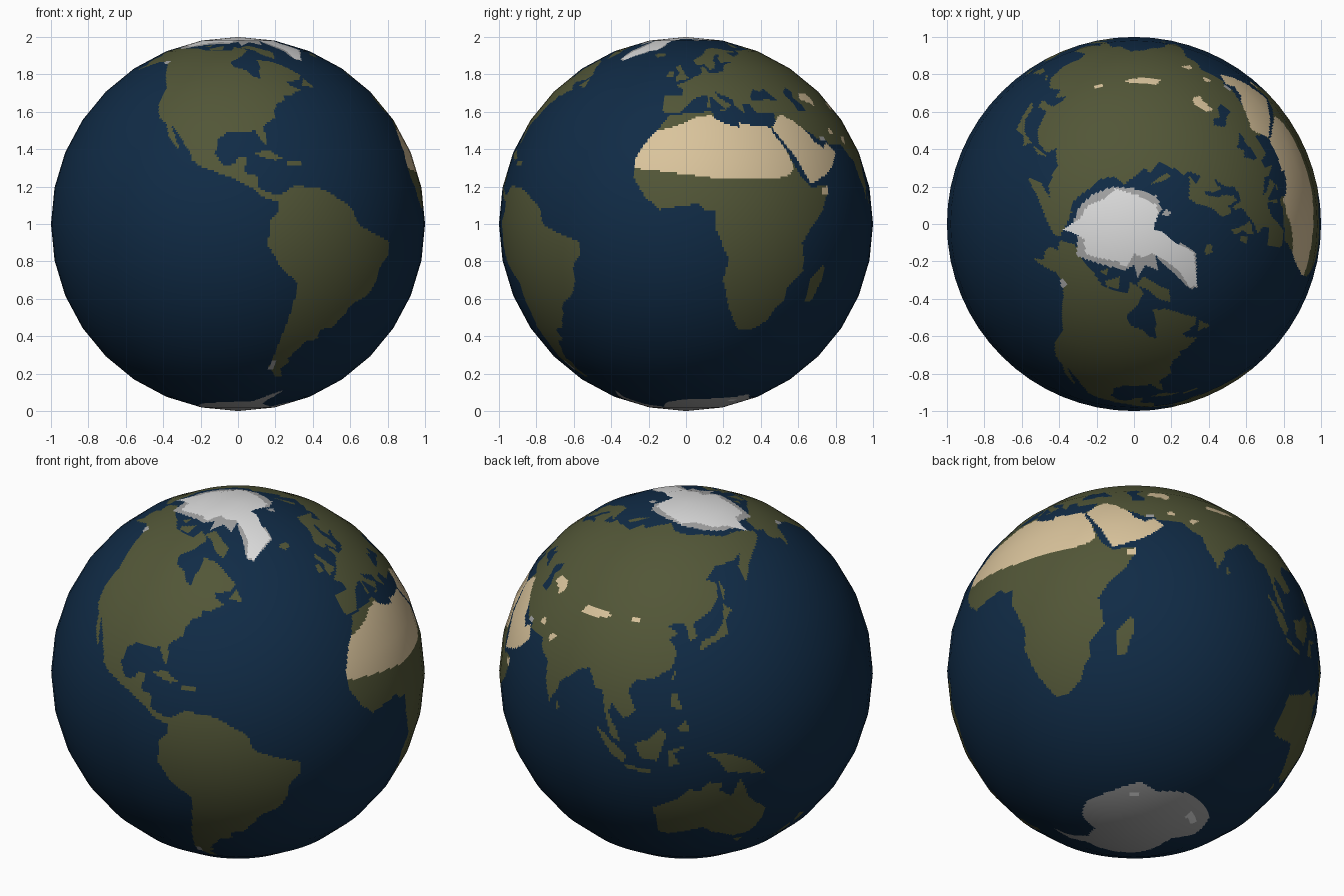
import bpy
import math

SEG, RINGS = 64, 16          # visible facets of the globe
SU, SV = 8, 16               # colour cells inside every facet
NU, NV = SEG * SU, RINGS * SV

# one flat colour per surface type
def srgb(r, g, b):
    return tuple((c / 255 / 12.92) if c < 11 else ((c / 255 + 0.055) / 1.055) ** 2.4
                 for c in (r, g, b)) + (1.0,)

COLOURS = [("ocean_blue", srgb(16, 43, 70)), ("land_green", srgb(82, 86, 55)),
           ("desert_sand", srgb(218, 196, 156)), ("rock_grey", srgb(163, 163, 163)),
           ("ice_white", srgb(222, 222, 222))]
OCEAN, LAND, SAND, GREY, ICE = range(5)

# simplified coastlines, as longitude, latitude pairs
north_america = [-168, 66, -162, 70, -156, 71, -141, 70, -128, 70, -115, 68, -108, 68, -95, 68,
    -94, 72, -85, 70, -82, 68, -86, 66, -87, 64, -78, 62, -70, 61, -65, 59, -62, 57, -56, 53,
    -59, 50.5, -66, 50, -65, 48, -61, 46, -66, 44, -70, 43.5, -70, 41.5, -74, 40.5, -76, 37,
    -76, 35, -81, 31.5, -80, 27, -80.5, 25, -82, 27, -84, 30, -90, 29.5, -94, 29.5, -97, 27,
    -97.5, 22, -95, 18.5, -91, 18.7, -90, 21, -87, 21.5, -88, 16, -83.5, 15, -83.5, 11]
north_america += [-79.5, 9.5, -77, 8.8, -77, 7, -80, 7.5, -83, 8.5, -86, 11.5, -92, 14.5, -96, 15.8,
    -102, 18, -105.5, 20, -106, 23, -109, 26, -112.5, 30, -114.5, 31.5, -112.5, 28, -109.5, 23.2,
    -112, 25, -115, 28.5, -117, 32.5, -120.5, 34.5, -124, 40, -124, 47, -128, 51, -134, 57,
    -140, 60, -148, 60.5, -154, 58, -162, 55, -158, 58.5, -163, 60, -165, 62, -161, 64.5]
south_america = [-77.5, 8.5, -72, 12, -62, 10.7, -52, 5, -50, 0, -44, -2.5, -35, -5.5, -35, -9,
    -39, -14, -39, -18, -41, -22, -48, -26, -49, -29, -53, -33.5, -58, -34.5, -57, -38, -62, -39,
    -65, -43, -67.5, -46, -66, -48, -69, -51, -65.5, -55, -70, -55, -75, -50, -74, -43, -73, -37,
    -71.5, -30, -70, -18.5, -76, -14, -81, -6, -80, -3, -80, 1, -77.5, 4]
africa = [-6, 35.8, 10, 37.2, 11, 34, 15, 32.3, 20, 31, 20, 32.8, 25, 31.7, 32.5, 31.2, 32.7, 29,
    35.5, 24, 37.5, 19, 39.5, 15, 43, 11.5, 51, 11.8, 48, 5, 42, -1.5, 39, -6, 40.5, -14.5, 35, -20,
    35.5, -24, 32.5, -27, 30.5, -31, 26, -34, 20, -34.8, 18, -32, 15, -27, 12, -17.5, 13.5, -11,
    9, -1, 9.5, 4, 6, 4.3, 4, 6.4, -4, 5.2, -8, 4.5, -13, 8.5, -17, 14.5, -16.5, 21, -13, 27.7,
    -9.7, 31]
europe = [-9, 37, -5.5, 36.2, -2, 36.8, 0, 39, 3, 42, 7, 43.5, 10.5, 43, 16, 38, 18.5, 40, 14, 42.5,
    12.5, 45, 19.5, 42, 20, 39.5, 23, 36.5, 23, 40.5, 26.5, 40, 28, 36.7, 36, 36.5, 44, 34, 61, 35,
    61, 69, 54, 68.5, 44, 68, 44, 66, 38, 64.5, 30, 63, 29, 60, 24, 59, 21.5, 57, 20, 54.7, 12, 54,
    10, 57.5, 8, 57, 8.5, 54, 4.5, 52.5, 1.5, 50.5, -4.5, 48.3, -1.2, 46, -1.5, 43.5, -9, 43.5]
scandinavia = [30, 60.5, 22, 60, 21.5, 62.5, 25, 65, 22, 65.5, 17.5, 61.5, 18, 60, 16, 56.5,
    13, 55.5, 11, 59, 8, 58, 5.5, 59, 5, 62, 12, 65, 18, 69.5, 25, 71, 30, 70, 41, 67, 33, 66.5,
    35, 64.3, 42, 64]
asia = [44, 34, 48, 30, 51, 28.5, 54, 26.6, 57, 27, 58, 25.5, 66.5, 25, 70, 21, 72.8, 20, 74, 14.5,
    77, 8, 80, 13, 80.5, 15.5, 87, 21, 91, 22.5, 94.3, 17, 97, 17, 98.5, 11, 101, 3, 104, 1.5,
    103, 5, 100, 10, 100.5, 13.5, 105, 9, 109, 12, 106, 18, 108, 21.5, 114, 22.5, 120, 26, 122, 31,
    119, 35, 122, 37, 118, 39, 121.5, 40.5, 125, 39.5, 126.5, 34.5, 129.3, 36, 128, 40, 135, 43.5]
asia += [140, 48, 140.5, 53, 136, 54.5, 143, 59.3, 155, 59.5, 163, 62, 156, 57, 156.5, 51.5, 163, 57,
    171, 60.3, 180, 62.5, 180, 69, 170, 70, 160, 69.7, 140, 72.5, 128, 72.5, 113, 74, 104, 77.5,
    88, 75, 80, 72.5, 72, 73, 68, 69, 60, 69, 60, 36]
arabia = [32.5, 31.3, 34.5, 28, 39, 21, 43, 13, 45, 13, 52, 15.7, 57, 19, 59.8, 22.5, 56.3, 26,
    54, 24, 51.5, 25.5, 50, 26.5, 48, 30, 45, 34, 40, 37, 36, 37, 34.5, 32]
australia = [114, -22, 122, -18, 126, -14, 129.5, -15, 132, -11.5, 136.8, -12, 135.7, -15,
    140, -17.7, 142.3, -11, 146, -19, 153, -25.5, 153, -31, 150, -37.5, 144, -38.5, 138, -35.5,
    135.5, -34.8, 131, -31.5, 124, -33.5, 118, -35, 115, -34.2]
antarctica = [-180, -78, -160, -77, -130, -74, -100, -73, -75, -72, -67, -67, -57, -63, -62, -70,
    -60, -75, -35, -78, -20, -73, 0, -70, 30, -69, 55, -66, 70, -69, 90, -66.5, 110, -66, 135, -66,
    160, -70, 165, -77, 180, -78, 180, -91, -180, -91]

northern_islands = [
    [-80, 73.5, -72, 71, -62, 66.5, -65, 62.5, -72, 65, -78, 69, -88, 71],
    [-117, 70, -105, 73, -103, 69, -113, 68.5], [-125, 72, -120, 74, -118, 71.5],
    [-59, 48, -56, 51.5, -53, 47], [-24, 65.5, -16, 66.3, -14, 64.7, -20, 63.4],
    [-5, 50, 1.5, 51.3, -2, 56, -3, 58.5, -6, 57, -3, 54, -5, 52],
    [-10, 52, -6, 52.3, -6, 55, -9, 54.5], [52, 71, 56, 74, 68, 77, 57, 71],
    [-180, 69, -170, 66.2, -173, 64.3, -180, 62.5]]
eastern_islands = [
    [130, 31.5, 131, 34.5, 136, 36, 140, 40, 141.5, 45.5, 145, 43.5, 141.5, 41, 141, 36, 136, 34],
    [142, 46, 142, 54, 144, 50], [80, 6.5, 80, 9.5, 82, 7], [120, 23, 121.5, 25.3, 121, 22],
    [95.5, 5.5, 100, 2.5, 106, -3, 105.5, -6, 101, -3], [105.5, -6.3, 114, -7.3, 114, -8.6, 106, -7.6],
    [109, 1.5, 113, 3.2, 117, 7, 119, 5, 116, -4, 110.5, -3],
    [119.5, 0, 125, 1.5, 121, -1, 123, -5, 119.5, -5.5],
    [131, -0.7, 138, -1.7, 146, -5.5, 150.5, -10.5, 143, -9, 138, -8.3, 135, -4]]
southern_islands = [
    [120.5, 18.5, 122, 18.3, 124, 13, 120.5, 14], [122, 7, 125, 9.7, 126.3, 7, 125.5, 6],
    [172.7, -34.5, 178.5, -37.8, 175.5, -41.5, 174, -39], [166.5, -46, 172.5, -40.7, 174, -42, 169, -46.7],
    [144.7, -41, 148.3, -41, 147, -43.6], [49.3, -12, 50.3, -16, 47, -25, 44, -24.5, 44.5, -17],
    [-85, 22, -80, 23.4, -74.5, 20.2, -78, 20], [-74, 19.9, -69, 19.7, -68.5, 18.2, -74, 18],
    [12.5, 38, 15.5, 38.2, 15, 36.7], [8.3, 39, 9.5, 42.8, 9.6, 39]]
inland_seas = [
    [-94, 59, -92, 57, -85, 55.5, -82, 52, -79, 51.5, -79, 55, -77, 57, -78, 62.5, -80, 64, -87, 64.5, -94, 61],
    [28, 43, 31, 46.3, 34, 45, 37, 46.5, 38, 44.5, 41.5, 41.5, 35, 42, 31, 41.3, 28.5, 41.5],
    [47, 45, 51, 47, 53, 45, 51, 43, 54, 40, 54, 37, 49, 37.3, 49, 40.5, 47.5, 43]]
deserts = [
    [-17, 17.5, -16.5, 21, -13, 27.7, -10.5, 30, -4, 31.5, 0, 33, 4, 35, 9.5, 35.8, 11, 34, 15, 32.3,
     20, 31, 20, 32.8, 25, 31.7, 32.5, 31.2, 32.7, 29, 35.5, 24, 37.5, 18, 36, 15.5, 30, 14, 12, 13.8,
     0, 15.5, -8, 16.5],
    [32.5, 31, 34.5, 28, 39, 21, 43, 13, 45, 13, 52, 15.7, 57, 19, 59.8, 22.5, 56.3, 26, 54, 24,
     51.5, 25.5, 50, 26.5, 48, 30, 44, 33, 39, 36, 36.5, 35],
    [55, 41.5, 57, 44, 63, 44.5, 65, 42, 63, 39, 60, 41], [79, 38, 81, 40.5, 90, 40.8, 94, 40, 92, 38.8, 83, 37.6],
    [48, 9, 48, 11, 51, 11.8, 50.5, 9], [69, 26, 71, 28.5, 73, 28, 71, 25.5],
    [61, 28.5, 63, 31, 65, 30, 64, 28.5], [103, 39.5, 103, 41, 106, 41, 106, 39.5]]
rock_patches = [antarctica, [-75, -51, -74.5, -47, -72.5, -47, -72.5, -51],
                [-143, 59.8, -143, 61.5, -138, 61, -138, 59], [54, 26.8, 54, 28, 57, 28, 57, 27]]
southern_ice = [[46, -70, 46, -71.5, 55, -71.5, 55, -70], [115, -70, 120, -73, 138, -72, 136, -70.5]]

# north polar ice, as x, y pairs seen from above
polar_rock = [
    [-.33, .0, -.29, .1, -.22, .16, -.12, .2, .0, .19, .12, .15, .15, .08, .1, .0],
    [-.3, -.05, -.31, -.17, -.2, -.21, -.05, -.25, .0, -.22, .02, -.29, .06, -.22, .13, -.25, .1, -.1],
    [.15, .05, .17, .08, .2, .06, .18, .04],
    [.12, -.18, .22, -.27, .3, -.35, .34, -.34, .33, -.15, .25, -.1]]
polar_ice = [-.38, -.03, -.29, .03, -.25, .1, -.17, .13, -.1, .19, -.02, .165, .06, .14, .12, .1,
    .13, .05, .1, -.03, .15, -.04, .22, -.1, .28, -.13, .32, -.15, .34, -.33, .3, -.34, .24, -.25,
    .16, -.19, .1, -.16, .05, -.18, .0, -.16, -.04, -.23, -.1, -.2, -.2, -.18, -.26, -.16,
    -.27, -.08, -.32, -.05]

cells = [[OCEAN] * NU for _ in range(NV)]
lons = [-180 + (i + .5) * 360 / NU for i in range(NU)]
lats = [-90 + (j + .5) * 180 / NV for j in range(NV)]


def inside(pts, x, y):
    hit, (ax, ay) = False, pts[-1]
    for bx, by in pts:
        if (ay > y) != (by > y) and x < (bx - ax) * (y - ay) / (by - ay) + ax:
            hit = not hit
        ax, ay = bx, by
    return hit


def paint(colour, flat, polar=False):
    pts = list(zip(flat[::2], flat[1::2]))
    x0, x1, y0, y1 = min(flat[::2]), max(flat[::2]), min(flat[1::2]), max(flat[1::2])
    for j, la in enumerate(lats):
        if (polar and la < 55) or (not polar and not y0 <= la <= y1):
            continue
        r = math.cos(math.radians(la))
        for i, lo in enumerate(lons):
            x, y = lo, la
            if polar:
                x, y = r * math.cos(math.radians(lo)), r * math.sin(math.radians(lo))
            if x0 <= x <= x1 and y0 <= y <= y1 and inside(pts, x, y):
                cells[j][i] = colour


# layers from the sea floor up
continents = [north_america, south_america, africa, europe, scandinavia, asia, arabia, australia]
for colour, group in ((LAND, continents + northern_islands + eastern_islands + southern_islands),
                      (OCEAN, inland_seas), (SAND, deserts), (GREY, rock_patches), (ICE, southern_ice)):
    for outline in group:
        paint(colour, outline)
for outline in polar_rock:
    paint(GREY, outline, True)
paint(ICE, polar_ice, True)


# faceted sphere: straight interpolation between coarse corners keeps the facets flat
def stations(count, sub, start, span):
    out = []
    for k in range(count * sub + 1):
        a, t = divmod(k, sub)
        p, q = (start + span * n / count for n in (a, a + 1))
        t /= sub
        out.append(((1 - t) * math.cos(p) + t * math.cos(q), (1 - t) * math.sin(p) + t * math.sin(q)))
    return out

around = stations(SEG, SU, -math.pi, 2 * math.pi)[:NU]
profile = stations(RINGS, SV, -math.pi / 2, math.pi)
verts = [(r * c, r * s, 1 + z) for r, z in profile[1:NV] for c, s in around]
south, north = len(verts), len(verts) + 1
verts += [(0, 0, 0), (0, 0, 2)]
faces, mats = [], []
for j in range(NV):
    for i in range(NU):
        k = (i + 1) % NU
        low, high = (j - 1) * NU, j * NU
        if j == 0:
            faces.append((south, high + k, high + i))
        elif j == NV - 1:
            faces.append((low + i, low + k, north))
        else:
            faces.append((low + i, low + k, high + k, high + i))
        mats.append(cells[j][i])

mesh = bpy.data.meshes.new("globe")
mesh.from_pydata(verts, [], faces)
for name, colour in COLOURS:
    m = bpy.data.materials.new(name)
    m.diffuse_color = colour
    mesh.materials.append(m)
mesh.polygons.foreach_set("material_index", mats)
mesh.polygons.foreach_set("use_smooth", [True] * len(faces))
mesh.update()

# round shading across the facets
normals = []
for x, y, z in verts:
    d = math.sqrt(x * x + y * y + (z - 1) ** 2)
    normals.append((x / d, y / d, (z - 1) / d))
mesh.normals_split_custom_set_from_vertices(normals)
globe = bpy.data.objects.new("globe", mesh)
bpy.context.collection.objects.link(globe)
